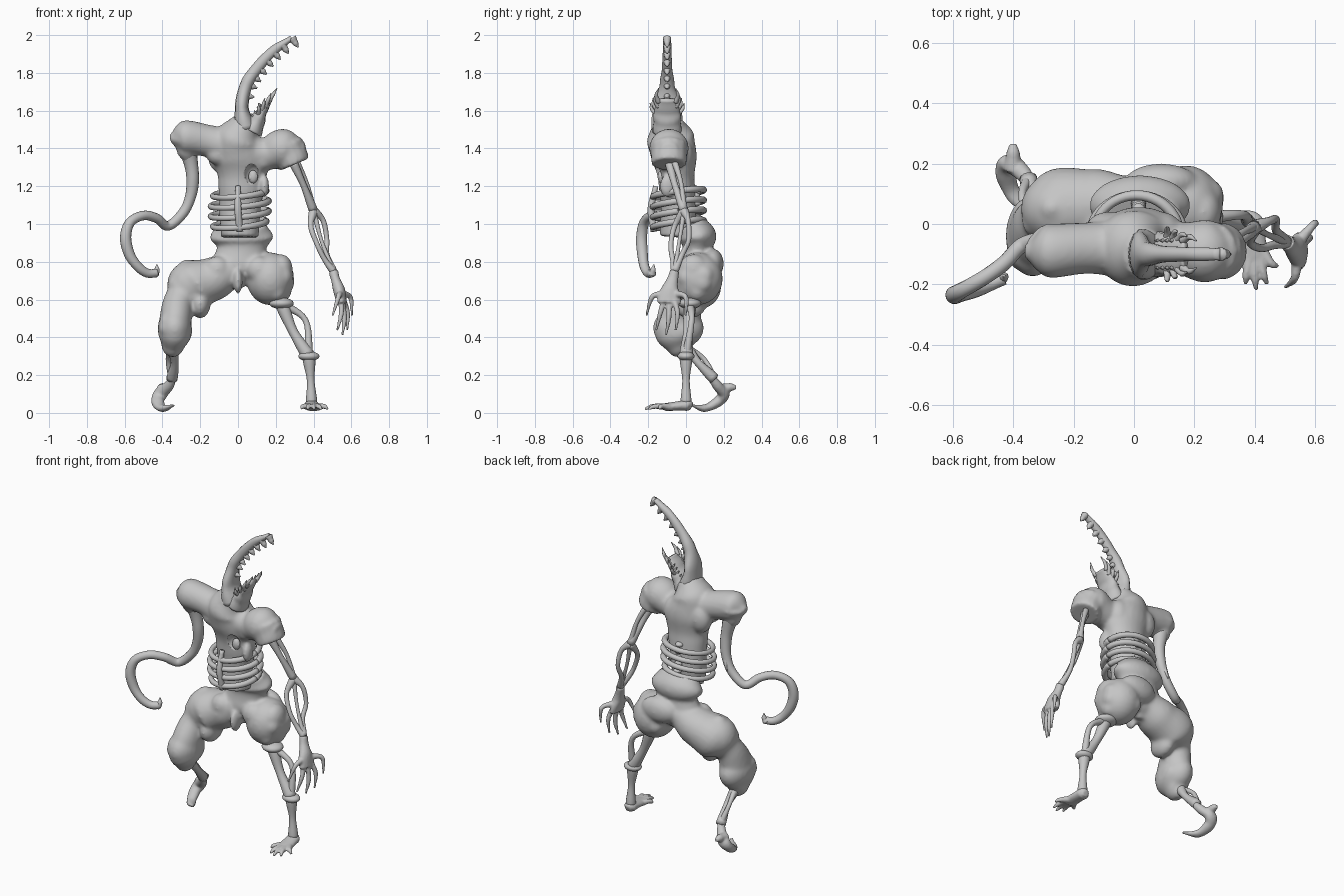
import bpy, bmesh, math, random
from mathutils import Vector

cube = bpy.data.objects.get("Cube")
if cube:
    bpy.data.objects.remove(cube)

random.seed(4)
SIDEWAYS, DEPTH, UP = Vector((1, 0, 0)), Vector((0, 1, 0)), Vector((0, 0, 1))

grey = bpy.data.materials.new("flesh grey")
grey.use_nodes = True
grey.diffuse_color = (.56, .56, .56, 1)
grey.node_tree.nodes["Principled BSDF"].inputs["Base Color"].default_value = grey.diffuse_color


def smooth_path(points, steps):
    """Curve that passes through every point."""
    p = [Vector(q) for q in points]
    p = [p[0] * 2 - p[1]] + p + [p[-1] * 2 - p[-2]]
    path = []
    for a, b, c, d in zip(p, p[1:], p[2:], p[3:]):
        for i in range(steps):
            t = i / steps
            path.append((b * 2 + (c - a) * t + (a * 2 - b * 5 + c * 4 - d) * t * t
                         + (b * 3 - a - c * 3 + d) * t * t * t) / 2)
    return path + [p[-2]]


def blend(values, t):
    """Eased value at fraction t of an evenly spaced list."""
    place = t * (len(values) - 1)
    i = min(int(place), len(values) - 2)
    f = place - i
    return values[i] + (values[i + 1] - values[i]) * f * f * (3 - 2 * f)


class Part:
    def __init__(self, name):
        self.name = name
        self.bm = bmesh.new()

    def sweep(self, points, radii, flat=(1, 1), ref=DEPTH, sides=14, steps=6):
        """Capped tube; flat scales its thickness along ref."""
        path = smooth_path(points, steps)
        last = len(path) - 1
        rings = []
        for i, center in enumerate(path):
            along = path[min(i + 1, last)] - path[max(i - 1, 0)]
            u = ref.cross(along).normalized()
            v = along.cross(u).normalized()
            radius = blend(radii, i / last)
            thick = radius * blend(flat, i / last)
            angles = [math.tau * k / sides for k in range(sides)]
            rings.append([self.bm.verts.new(center + u * math.cos(a) * radius + v * math.sin(a) * thick)
                          for a in angles])
        for lower, upper in zip(rings, rings[1:]):
            for k in range(sides):
                n = (k + 1) % sides
                self.bm.faces.new((lower[k], lower[n], upper[n], upper[k]))
        self.bm.faces.new(rings[0][::-1])
        self.bm.faces.new(rings[-1])
        return path

    def bone(self, start, end, radius, bow=(0, 0, 0)):
        """Slim bone, thicker at its ends, bowed sideways."""
        a, b = Vector(start), Vector(end)
        self.sweep([a, (a + b) / 2 + Vector(bow), b], [radius, radius * .7, radius])

    def claw(self, start, middle, end, radius, ref=DEPTH, tip=.2):
        self.sweep([start, middle, end], [radius, radius * .7, radius * tip], ref=ref, sides=10)

    def ball(self, center, size):
        made = bmesh.ops.create_uvsphere(self.bm, u_segments=24, v_segments=14, radius=1)
        for v in made["verts"]:
            v.co = Vector(a * b for a, b in zip(v.co, size)) + Vector(center)

    def muscle(self, center, size, lumps):
        """Ball with shallow random swellings."""
        self.ball(center, size)
        for _ in range(lumps):
            way = Vector(random.gauss(0, 1) for _ in range(3)).normalized()
            spot = Vector(center) + Vector(a * b for a, b in zip(way, size)) * .66
            self.ball(spot, [s * .42 for s in size])

    def finish(self, voxel=0, soft=4):
        bmesh.ops.recalc_face_normals(self.bm, faces=self.bm.faces)
        mesh = bpy.data.meshes.new(self.name)
        self.bm.to_mesh(mesh)
        self.bm.free()
        mesh.materials.append(grey)
        mesh.shade_smooth()
        thing = bpy.data.objects.new(self.name, mesh)
        bpy.context.collection.objects.link(thing)
        if voxel:
            fuse = thing.modifiers.new("fuse", "REMESH")
            fuse.mode, fuse.voxel_size, fuse.use_smooth_shade = "VOXEL", voxel, True
            soften = thing.modifiers.new("soften", "SMOOTH")
            soften.factor, soften.iterations = .5, soft
        return thing


# Torso with shoulders and neck
part = Part("torso")
part.sweep([(.01, -.05, .93), (.01, -.04, 1.08), (.02, -.05, 1.22), (.02, -.06, 1.34), (0, -.08, 1.44),
            (.04, -.1, 1.54)], [.1, .11, .125, .15, .13, .075], flat=(.9, .75, 1.1), sides=24)
part.sweep([(-.36, -.09, 1.45), (-.28, -.09, 1.46), (-.16, -.08, 1.44), (0, -.08, 1.4), (.14, -.08, 1.37),
            (.24, -.09, 1.4), (.35, -.09, 1.38)], [.025, .09, .085, .1, .085, .105, .05], sides=24)
part.sweep([(.25, -.09, 1.41), (.28, -.09, 1.36), (.3, -.09, 1.315)], [.1, .09, .085], flat=(1, 1.1))
part.sweep([(-.27, -.085, 1.45), (-.27, -.08, 1.39), (-.255, -.07, 1.33)], [.09, .055, .03])
part.ball((-.1, -.1, 1.37), (.07, .06, .06))
part.ball((.13, -.1, 1.34), (.06, .06, .06))
for side in (-1, 1):
    part.ball((side * .09, -.02, 1.36), (.07, .06, .09))
part.ball((.14, -.1, 1.2), (.025, .04, .06))
part.ball((-.04, -.1, 1.5), (.03, .05, .03))
torso = part.finish(.01, soft=8)

# Chest wound with lumps inside
part = Part("wound_cutter")
part.ball((.075, -.18, 1.26), (.045, .07, .06))
cutter = part.finish()
cutter.hide_render = True
cutter.hide_set(True)
cut = torso.modifiers.new("wound", "BOOLEAN")
cut.operation, cut.object = "DIFFERENCE", cutter
part = Part("wound_lumps")
part.muscle((.08, -.13, 1.25), (.025, .02, .035), 4)
part.finish()

# Rib cage, breastbone and spine
part = Part("ribs")
for i in range(4):
    width = .155 - .006 * (i - 1.5) ** 2
    turns = [math.tau * k / 24 for k in range(25)]
    part.sweep([(.008 + width * math.cos(a), -.04 + .135 * math.sin(a),
                 1 + .054 * i + .018 * math.sin(a) + .014 * math.cos(a)) for a in turns],
               (.018, .015, .018), ref=UP, sides=10, steps=2)
part.finish()
part = Part("breastbone")
part.sweep([(.01, -.17, .96), (0, -.185, 1.08), (0, -.16, 1.2)], (.018, .019, .014))
part.finish()
part = Part("spine")
for i in range(7):
    part.ball((.015, .075 - .006 * i, .95 + .04 * i), (.025, .03, .017))
part.finish()

# Pelvis and both thighs fused together
part = Part("pelvis_and_thighs")
part.sweep([(.02, .03, 1), (.02, .06, .93), (.02, .06, .87), (.01, .06, .8), (0, .06, .73), (0, .05, .66)],
           [.13, .17, .13, .14, .1, .03], flat=(.6, .6, .9), sides=24)
part.sweep([(-.02, .06, .77), (-.13, .06, .71), (-.24, .05, .67), (-.31, .01, .6), (-.33, -.03, .5),
            (-.335, -.04, .42), (-.345, -.02, .35), (-.345, .01, .31)],
           [.09, .115, .135, .08, .085, .09, .06, .025], flat=(1.1, 1, 1.4, 1.2), sides=24)
part.muscle((-.25, .05, .68), (.125, .12, .125), 9)
part.muscle((-.335, -.04, .45), (.09, .135, .11), 4)
part.muscle((.17, .06, .71), (.125, .135, .14), 6)
part.ball((.23, .04, .76), (.06, .08, .08))
part.ball((-.2, .02, .58), (.055, .09, .08))
part.ball((.09, .14, .79), (.12, .06, .08))
part.ball((0, -.02, .7), (.025, .05, .07))
for side in (-1, 1):
    part.ball((side * .11, 0, .76), (.07, .06, .07))
part.finish(.01, soft=10)

# Left shin: two bones, collars and ankle
knee, ankle, heel = (.23, .02, .58), (.375, 0, .3), (.39, 0, .05)
part = Part("left_shin")
part.bone(knee, ankle, .036, bow=(-.01, 0, -.01))
part.bone(knee, ankle, .022, bow=(.055, .02, .05))
part.sweep([ankle, (.385, 0, .17), heel], [.035, .02, .03])
part.ball(ankle, (.056, .045, .026))
part.ball(knee, (.065, .06, .03))
part.finish()

# Left foot with spread toes
part = Part("left_foot")
part.sweep([(.39, .03, .03), (.39, 0, .04), (.4, -.11, .03)], [.02, .04, .045], flat=(1, .5), ref=UP)
for i in range(-2, 3):
    x, y = .405 + .036 * i, -.22 + .02 * i * i
    part.claw((.4 + .01 * i, -.08, .03), (.4 + .027 * i, y / 2 - .06, .035), (x, y, .02), .02, ref=UP, tip=.4)
part.finish(.006)

# Right shin and hooked foot
knee, ankle = (-.35, 0, .35), (-.35, .15, .18)
part = Part("right_shin")
part.bone(knee, ankle, .03, bow=(.015, -.01, 0))
part.bone(knee, ankle, .018, bow=(-.02, .02, .02))
part.finish()
part = Part("right_foot")
part.sweep([(-.34, .13, .19), (-.37, .17, .14), (-.41, .2, .1), (-.425, .17, .06), (-.4, .1, .025), (-.34, .03, .04)],
           [.02, .027, .032, .028, .02, .007], flat=(1, 1.2, 1.5), ref=SIDEWAYS)
part.claw((-.4, .18, .12), (-.4, .23, .135), (-.4, .265, .135), .034, ref=UP, tip=.4)
part.finish(.006)

# Left arm: twin bowed bones below the elbow
shoulder, elbow, wrist = (.29, -.09, 1.33), (.4, -.01, 1.07), (.505, -.06, .75)
part = Part("left_arm")
part.bone(shoulder, elbow, .024, bow=(0, -.01, .01))
part.bone((.31, -.06, 1.33), elbow, .017, bow=(.01, .01, .01))
part.sweep([elbow, (.45, .01, 1.02), (.47, .015, .92), (.47, -.02, .84), wrist], [.024, .014, .013, .014, .02])
part.sweep([elbow, (.385, -.06, .99), (.42, -.08, .89), (.46, -.07, .81), wrist], [.024, .014, .013, .014, .02])
part.bone(elbow, wrist, .014, bow=(-.01, 0, 0))
part.finish()

# Left hand: palm and long fingers
part = Part("left_hand")
part.sweep([wrist, (.515, -.07, .71), (.535, -.085, .65), (.55, -.09, .58)], [.026, .024, .032, .028],
           flat=(1, 1.3, 2.3))
for i in range(5):
    x, y, z = .5 + .026 * i, -.21 + .052 * i, .41 + .026 * (i - 2) ** 2
    part.claw((.54, -.085 + (y + .085) / 4, .63), (x * .6 + .232, y * .85, z + .1), (x, y, z), .02, tip=.35)
part.finish(.006)

# Right arm: withered upper arm running into a tentacle
part = Part("right_arm_tentacle")
part.sweep([(-.27, -.08, 1.41), (-.255, -.07, 1.35), (-.24, -.06, 1.25), (-.25, -.05, 1.15), (-.29, -.05, 1.06),
            (-.37, -.07, .99), (-.43, -.13, 1.03), (-.5, -.18, 1.045), (-.57, -.22, 1.01), (-.595, -.235, .93),
            (-.575, -.23, .84), (-.53, -.22, .775), (-.48, -.2, .74), (-.43, -.18, .74)],
           [.05, .034, .027, .025, .025, .03, .025, .022])
part.claw((-.44, -.18, .735), (-.43, -.175, .755), (-.43, -.17, .785), .022)
part.claw((-.245, -.05, 1.2), (-.26, -.03, 1.12), (-.275, -.02, 1.07), .018)
part.finish()

# Upper jaw: a long curved horn lined with teeth
part = Part("upper_jaw")
horn = [(.04, 1.5), (.02, 1.62), (.045, 1.74), (.105, 1.83), (.185, 1.915), (.285, 1.985)]
path = part.sweep([(x, -.1, z) for x, z in horn], [.06, .036, .033, .03, .026, .014],
                  flat=(1.4, 2.1, 1.2, .9, .9, 1.4))
part.finish()
part = Part("upper_teeth")
for i in range(9, len(path), 3):
    inward = DEPTH.cross(path[i] - path[i - 1]).normalized()
    part.claw(path[i], path[i] + inward * .033, path[i] + inward * .06, .023)
part.finish()

# Lower jaw with paired prongs and small teeth
part = Part("lower_jaw")
part.sweep([(.07, -.1, 1.49), (.1, -.1, 1.545), (.13, -.1, 1.6), (.17, -.1, 1.66)], [.06, .045, .026, .014],
           flat=(1.3, 1.6, 2.6, 3.2))
for side in (-1, 1):
    for i in range(4):
        tip = Vector((.11 + .032 * i, -.1 + side * (.09 - .015 * i), 1.64 + .026 * i))
        root = Vector((.11 + .017 * i, -.1 + side * .045, 1.57 + .025 * i))
        part.claw(root, (root + tip) / 2 + DEPTH * side * .012, tip, .014)
        tooth = Vector((.1 + .015 * i, -.1 + side * .045, 1.555 + .018 * i))
        part.claw(tooth, tooth - SIDEWAYS * .015 + UP * .01, tooth - SIDEWAYS * .03 + UP * .03, .011)
part.finish()
